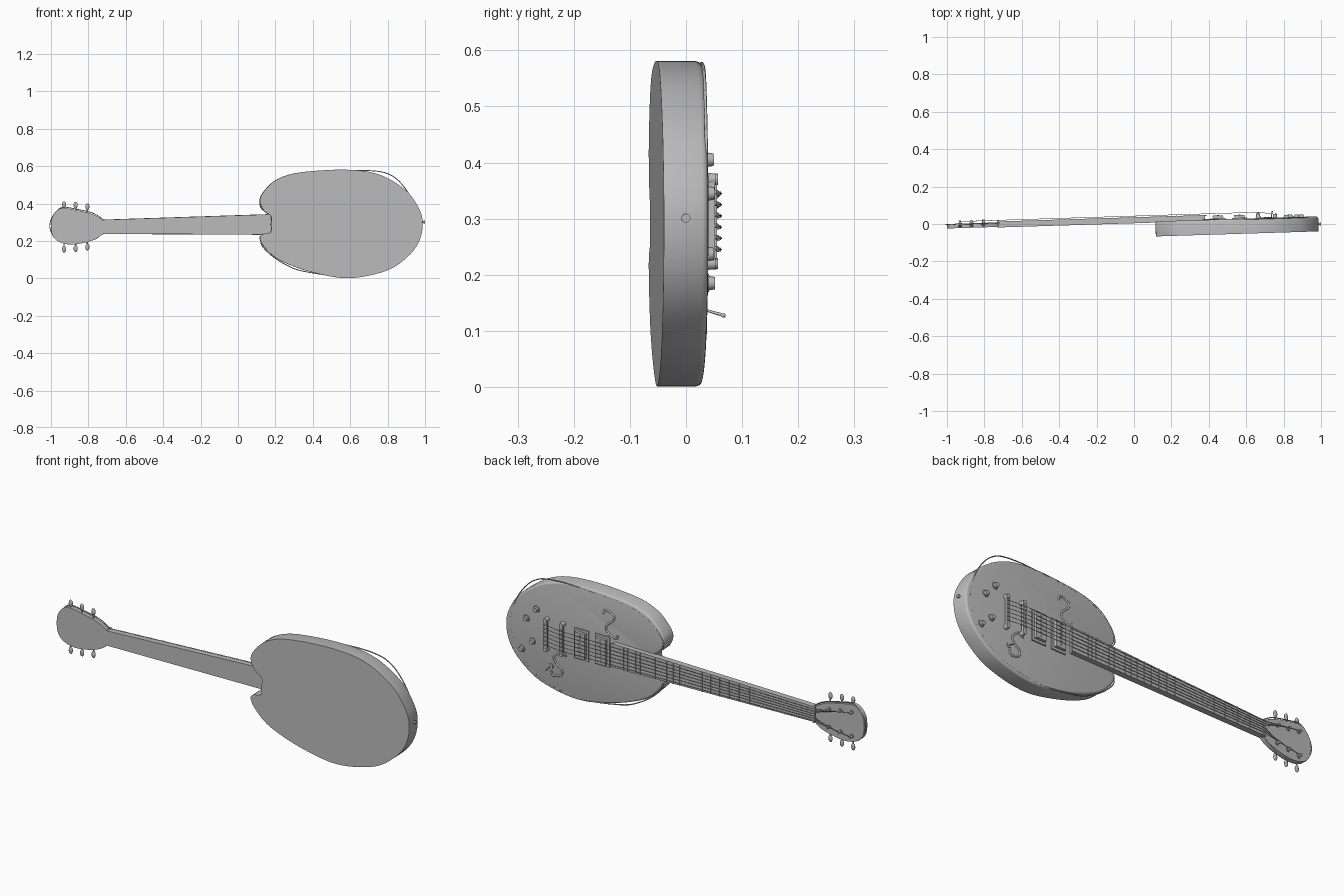
import bpy, bmesh, math
from mathutils import Vector, Matrix

cube = bpy.data.objects.get("Cube")
if cube:
    bpy.data.objects.remove(cube)

grey = bpy.data.materials.new("plain grey")
grey.use_nodes = True
grey.diffuse_color = (0.5, 0.5, 0.5, 1)
grey.node_tree.nodes["Principled BSDF"].inputs["Base Color"].default_value = (0.5, 0.5, 0.5, 1)
parts = []


def register(name, data):
    obj = bpy.data.objects.new(name, data)
    bpy.context.collection.objects.link(obj)
    data.materials.append(grey)
    parts.append(obj)
    return obj


def finish(name, bm):
    bmesh.ops.recalc_face_normals(bm, faces=bm.faces[:])
    mesh = bpy.data.meshes.new(name)
    bm.to_mesh(mesh)
    bm.free()
    return register(name, mesh)


def smooth_loop(points, steps=6):
    """Closed Catmull-Rom loop through (x, z) points."""
    n, out = len(points), []
    for i in range(n):
        a, b, c, d = [Vector(points[(i + k) % n]) for k in (-1, 0, 1, 2)]
        for s in range(steps):
            t = s / steps
            out.append(0.5 * (2 * b + (c - a) * t + (2 * a - 5 * b + 4 * c - d) * t * t
                              + (3 * b - a - 3 * c + d) * t ** 3))
    return out


def loft(name, outline, layers, centre=(0, 0)):
    """Stack an x-z outline at (y, scale) layers and cap both ends."""
    bm = bmesh.new()
    c = Vector(centre)
    rings = []
    for y, s in layers:
        pts = [c + (Vector(p) - c) * s for p in outline]
        rings.append([bm.verts.new((p.x, y, p.y)) for p in pts])
    n = len(outline)
    for lo, hi in zip(rings, rings[1:]):
        for i in range(n):
            j = (i + 1) % n
            bm.faces.new((lo[i], lo[j], hi[j], hi[i]))
    bm.faces.new(rings[0])
    bm.faces.new(rings[-1])
    return finish(name, bm)


def box(name, x0, x1, y0, y1, z0, z1):
    return loft(name, [(x0, z0), (x1, z0), (x1, z1), (x0, z1)], [(y0, 1), (y1, 1)])


def rod(name, a, b, r, r2=None, sides=12):
    a, b = Vector(a), Vector(b)
    bm = bmesh.new()
    turn = (b - a).to_track_quat('Z', 'Y').to_matrix().to_4x4()
    bmesh.ops.create_cone(bm, cap_ends=True, segments=sides, radius1=r, radius2=r2 or r,
                          depth=(b - a).length, matrix=Matrix.Translation((a + b) / 2) @ turn)
    return finish(name, bm)


def ball(name, centre, size):
    bm = bmesh.new()
    bmesh.ops.create_uvsphere(bm, u_segments=12, v_segments=8, radius=1,
                              matrix=Matrix.Translation(centre) @ Matrix.Diagonal((*size, 1)))
    return finish(name, bm)


def wire(name, points, r, closed=False, spline='POLY'):
    curve = bpy.data.curves.new(name, 'CURVE')
    curve.dimensions = '3D'
    curve.bevel_depth, curve.bevel_resolution = r, 1
    curve.use_fill_caps = True
    s = curve.splines.new(spline)
    s.points.add(len(points) - 1)
    for p, co in zip(s.points, points):
        p.co = (*co, 1)
    s.use_cyclic_u = closed
    if spline == 'NURBS':
        s.order_u, s.use_endpoint_u, s.resolution_u = 3, True, 5
    return register(name, curve)


NUT, BOARD_END, BRIDGE, TAIL = -0.72, 0.39, 0.665, 0.755


def axis(x):
    return 0.2755 + 0.014 * (x - NUT)


def half_width(x):
    return 0.0375 + 0.019 * (x - NUT)


def taper(x0, x1, grow=0):
    return [(x0, axis(x0) - half_width(x0) - grow), (x1, axis(x1) - half_width(x1) - grow),
            (x1, axis(x1) + half_width(x1) + grow), (x0, axis(x0) + half_width(x0) + grow)]


# Body with two horns around the neck notch
body_points = [(.115, .42), (.145, .475), (.21, .53), (.33, .566), (.57, .581), (.75, .556),
               (.89, .475), (.96, .385), (.986, .30), (.968, .2), (.905, .115), (.79, .04),
               (.59, .001), (.39, .034), (.225, .095), (.145, .16), (.115, .212), (.13, .236),
               (.172, .247), (.175, .29), (.174, .333), (.135, .364)]
loft("body", smooth_loop(body_points),
     [(-.07, 1), (-.001, 1), (.005, .994), (.0085, .983), (.0095, .97)], (.57, .29))

# Thin edging strip that wanders slightly off the rim
edge_points = [(.118, .39), (.16, .475), (.3, .548), (.57, .574), (.74, .573), (.83, .545),
               (.9, .473), (.95, .37), (.955, .27), (.91, .15), (.78, .055), (.58, .012),
               (.355, .037), (.25, .076), (.165, .135), (.122, .195), (.17, .25), (.17, .33)]
wire("body_edging", [(p.x, .0075, p.y) for p in smooth_loop(edge_points)], .0028, True)

# Neck, fingerboard, frets, nut
neck = loft("neck", taper(NUT - .01, BOARD_END - .01), [(.004, .998), (.012, 1), (.03, 1)],
            (-.17, axis(-.17)))
loft("fingerboard", taper(NUT, BOARD_END, .001), [(.03, 1), (.036, 1)])
for n in range(1, 25):
    x = NUT + (BRIDGE - NUT) * (1 - 2 ** (-n / 12))
    loft("fret", taper(x - .002, x + .002, .001), [(.036, 1), (.0385, 1)])
loft("nut", taper(NUT - .012, NUT, .004), [(.02, 1), (.041, 1)])

# Headstock and its edging
head_points = [(-1, .28), (-.99, .335), (-.945, .375), (-.86, .364), (-.78, .344), (-.72, .309),
               (-.705, .276), (-.72, .24), (-.78, .202), (-.88, .181), (-.95, .192), (-.99, .226)]
head = smooth_loop(head_points)
loft("headstock", head, [(.007, 1), (.028, 1), (.031, .985)], (-.86, .277))
wire("headstock_edging", [(p.x + .006 * math.sin(p.y * 40), .028, p.y + .004) for p in head], .0025, True)

# Tuners on both edges, strings from tailpiece to posts
for side in (-1, 1):
    for k, (x, reach) in enumerate([(-.805, .105), (-.868, .113), (-.93, .116)]):
        z = .275
        post_z = z + side * (.045 + .008 * k)
        rod("tuner_post", (x, .029, post_z), (x, .048, post_z), .006)
        rod("tuner_collar", (x, .029, post_z), (x, .034, post_z), .011)
        rod("tuner_shaft", (x, .018, post_z), (x, .018, z + side * reach), .0035)
        ball("tuner_button", (x, .018, z + side * (reach + .003)), (.011, .006, .018))
        lane = side * (k + .5)
        wire("string", [(x, .042, post_z), (NUT - .006, .0425, axis(NUT) + lane * .0115),
                        (BRIDGE, .0425, .295 + lane * .02), (TAIL, .029, .297 + lane * .02)], .0013)
        rod("string_end", (TAIL, .026, .297 + lane * .02), (TAIL + .006, .033, .297 + lane * .02), .004)
        rod("saddle", (BRIDGE, .03, .295 + lane * .02), (BRIDGE, .042, .295 + lane * .02), .006, .003)

# Bridge and tailpiece bars on end posts
for name, x, top in (("bridge", BRIDGE, .034), ("tailpiece", TAIL, .028)):
    box(name + "_bar", x - .009, x + .009, top - .012, top, .218, .372)
    for z in (.22, .37):
        rod(name + "_post", (x, .008, z), (x, top + .002, z), .012, .01, 16)

# Pickups with pole pieces
for x in (.45, .565):
    box("pickup_frame", x - .04, x + .04, .008, .016, .213, .367)
    box("pickup_cover", x - .028, x + .028, .016, .031, .225, .355)
    for k in range(6):
        z = .292 + (k - 2.5) * .02
        rod("pole_piece", (x, .03, z), (x, .034, z), .005, None, 10)

# Control knobs
for x, z in ((.815, .405), (.87, .345), (.836, .237), (.895, .185)):
    rod("knob_base", (x, .008, z), (x, .013, z), .018, .016, 16)
    rod("knob", (x, .012, z), (x, .024, z), .013, .011, 16)

# S-shaped sound holes as thin raised trim
for x, z, flip in ((.40, .425, 1), (.685, .165, -1)):
    shape = [(.045, .05), (.052, .068), (.025, .075), (-.015, .058), (-.012, .03), (.03, 0),
             (.035, -.03), (-.01, -.06), (-.035, -.055), (-.03, -.04)]
    wire("sound_hole", [(x + px, .0095, z + flip * pz) for px, pz in shape], .005, False, 'NURBS')

# Selector switch
rod("switch_ring", (.735, .008, .137), (.735, .013, .137), .014, .012, 16)
rod("switch_lever", (.735, .012, .137), (.74, .043, .128), .002, .003)
ball("switch_tip", (.74, .044, .1275), (.004, .004, .004))

# Strap button at the tail end
rod("strap_button_stem", (.975, -.031, .301), (.993, -.031, .301), .005)
rod("strap_button", (.991, -.031, .301), (.999, -.031, .301), .008, None, 16)

# Smooth shading, then the shared lean of the whole instrument
bpy.ops.object.select_all(action='DESELECT')
for obj in parts:
    if obj.type == 'MESH':
        obj.select_set(True)
        bpy.context.view_layer.objects.active = obj
bpy.ops.object.shade_smooth_by_angle(angle=math.radians(35))
lean = Matrix.Rotation(math.atan(.031), 4, 'Z')
for obj in parts:
    obj.matrix_world = lean
